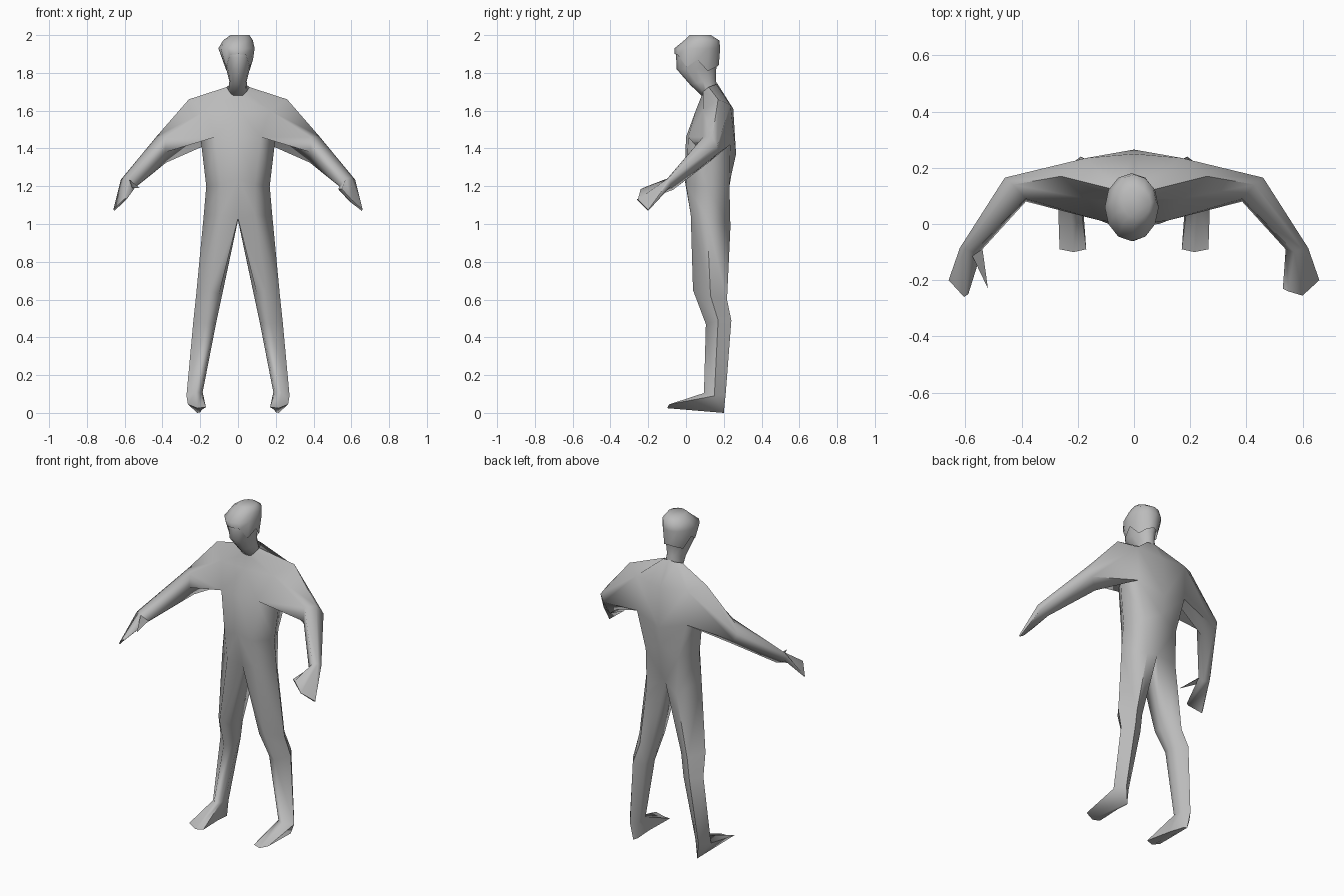
import bpy, bmesh, math

skin = bpy.data.materials.new("plain_grey")
skin.diffuse_color = (0.5, 0.5, 0.5, 1)


def finish(name, bm):
    bmesh.ops.remove_doubles(bm, verts=bm.verts, dist=0.0005)
    bmesh.ops.recalc_face_normals(bm, faces=bm.faces)
    me = bpy.data.meshes.new(name)
    bm.to_mesh(me)
    bm.free()
    me.materials.append(skin)
    ob = bpy.data.objects.new(name, me)
    bpy.context.collection.objects.link(ob)
    bpy.ops.object.select_all(action='DESELECT')
    ob.select_set(True)
    bpy.context.view_layer.objects.active = ob
    bpy.ops.object.shade_smooth_by_angle(angle=math.radians(75))


def ring(bm, pts, side=1):
    return [bm.verts.new((x * side, y, z)) for x, y, z in pts]


def bridge(bm, a, b, closed=True, skip=()):
    n = len(a)
    for i in range(n if closed else n - 1):
        if i not in skip:
            j = (i + 1) % n
            bm.faces.new((a[i], a[j], b[j], b[i]))


# Half-torso sections, front centre round to back centre
neck = [(0, .085, 1.685), (.045, .09, 1.70), (.06, .12, 1.725), (.04, .16, 1.74), (0, .165, 1.745)]
shoulder = [(0, .055, 1.61), (.17, .09, 1.60), (.26, .17, 1.66), (.17, .235, 1.63), (0, .25, 1.61)]
chest = [(0, 0, 1.46), (.12, .012, 1.46), (.2, .12, 1.47), (.165, .235, 1.42), (0, .265, 1.37)]
waist = [(0, -.008, 1.24), (.09, 0, 1.21), (.168, .11, 1.2), (.11, .23, 1.2), (0, .24, 1.26)]
hip = [(0, .04, 1.03), (.09, .025, 1.05), (.182, .11, 1.04), (.1, .235, .98), (0, .2, 1.02)]
crotch = (0, .12, 1.025)

# Leg sections, inner front round to inner back
legs = [
    [(.10, .06, .63), (.15, .037, .65), (.222, .13, .62), (.16, .217, .60), (.10, .19, .61), (.085, .12, .62)],
    [(.125, .12, .48), (.17, .105, .47), (.236, .17, .49), (.19, .24, .49), (.13, .21, .48), (.115, .16, .48)],
    [(.195, .11, .11), (.23, .095, .105), (.273, .15, .09), (.23, .21, .10), (.19, .18, .10), (.187, .14, .11)],
    [(.17, -.09, .03), (.215, -.1, .025), (.265, -.09, .045), (.215, .2, 0), (.2, .18, .004), (.19, .08, .018)]]

# Arm sections
arms = [
    [(.385, .09, 1.46), (.43, .14, 1.465), (.46, .165, 1.415), (.44, .165, 1.37), (.38, .12, 1.325), (.385, .08, 1.38)],
    [(.57, -.10, 1.24), (.60, -.09, 1.245), (.62, -.085, 1.235), (.61, -.08, 1.20), (.56, -.07, 1.18), (.54, -.09, 1.20)]]
hands = {
    1: [(.55, -.24, 1.185), (.60, -.255, 1.13), (.66, -.20, 1.075), (.655, -.20, 1.07), (.59, -.24, 1.12), (.53, -.23, 1.185)],
    -1: [(.595, -.252, 1.135), (.605, -.26, 1.13), (.66, -.20, 1.075), (.655, -.20, 1.07), (.60, -.25, 1.12), (.59, -.25, 1.13)]}

# Body: torso with arms and legs grown from its open borders
bm = bmesh.new()
for s in (1, -1):
    rows = [ring(bm, r, s) for r in (neck, shoulder, chest, waist, hip)]
    for k in range(4):
        bridge(bm, rows[k], rows[k + 1], False, (1, 2) if k == 1 else ())
    sh, ch = rows[1], rows[2]
    prev = [sh[1], sh[2], sh[3], ch[3], ch[2], ch[1]]
    for sec in arms + [hands[s]]:
        cur = ring(bm, sec, s)
        bridge(bm, prev, cur)
        prev = cur
    bm.faces.new(prev)
    prev = rows[4] + ring(bm, [crotch], s)
    for sec in legs:
        cur = ring(bm, sec, s)
        bridge(bm, prev, cur)
        prev = cur
    bm.faces.new(prev)
finish("body", bm)

# Separate thumb on one hand
bm = bmesh.new()
base = ring(bm, [(-.54, -.085, 1.20), (-.575, -.115, 1.235), (-.57, -.115, 1.19)])
tip = bm.verts.new((-.52, -.23, 1.19))
bm.faces.new(base)
for i in range(3):
    bm.faces.new((base[i], base[(i + 1) % 3], tip))
finish("thumb", bm)


# Head and hair: stacked ovals (centre x, centre y, half width, half depth, z, tilt)
N = 12


def oval(cx, cy, rx, ry, z, tilt, grow=0):
    pts = []
    for i in range(N):
        a = 2 * math.pi * i / N
        pts.append((cx + (rx + grow) * math.sin(a), cy - (ry + grow) * math.cos(a), z - tilt * math.cos(a)))
    return pts


def stack(name, sections, cap_bottom):
    bm = bmesh.new()
    rows = [ring(bm, s) for s in sections]
    for a, b in zip(rows, rows[1:]):
        bridge(bm, a, b)
    bm.faces.new(rows[-1])
    if cap_bottom:
        bm.faces.new(rows[0])
    finish(name, bm)


skull = [(0, .125, .052, .043, 1.68, 0), (0, .09, .046, .068, 1.755, .018), (0, .055, .062, .105, 1.82, 0),
         (0, .06, .074, .112, 1.88, 0), (-.008, .06, .089, .114, 1.93, 0),
         (0, .083, .072, .086, 1.972, 0), (.01, .075, .045, .05, 1.992, 0)]
stack("head", [oval(*s) for s in skull], True)

# Hair shell with sideburns along its lower edge
edge_z = [1.90, 1.895, 1.83, 1.87, 1.81, 1.83, 1.84]
hem = []
for i in range(N):
    z = edge_z[min(i, N - i)]
    t = (z - 1.81) / .09
    x, y, _ = oval(0, .06, .064 + .014 * t, .104 + .01 * t, z, 0, .006)[i]
    hem.append((x, y, z))
stack("hair", [hem] + [oval(*s, grow=.007) for s in skull[4:6]] + [oval(.01, .075, .05, .056, 2.0, 0)], False)
